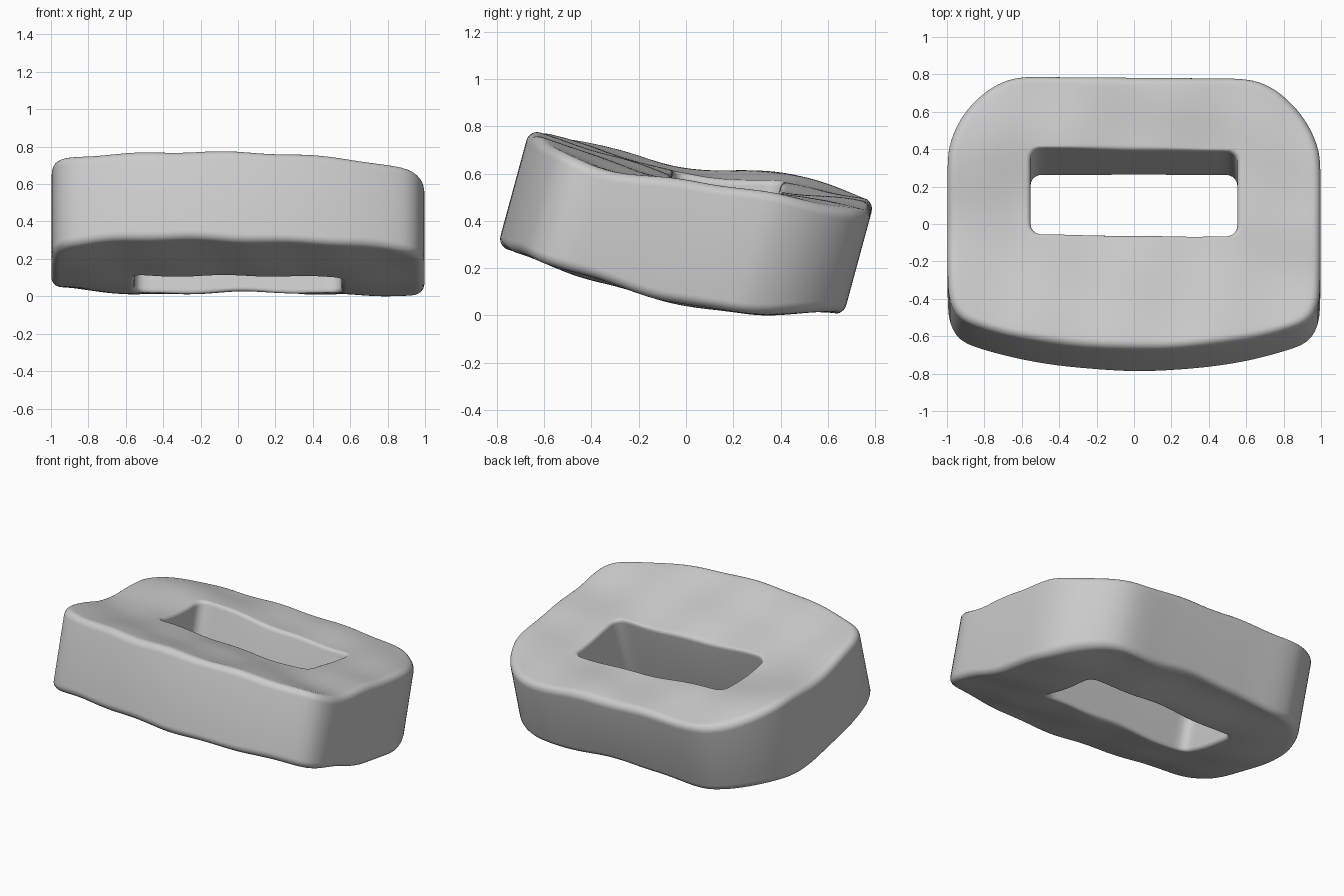
import bpy, bmesh, math
from mathutils import Vector, Matrix
from mathutils.geometry import intersect_line_line_2d

cube = bpy.data.objects.get("Cube")
if cube:
    bpy.data.objects.remove(cube)

SPOKES, RINGS, ARC = 200, 22, 6
TILT = math.radians(-15.2)
OUTER_R, INNER_R = 0.045, 0.025
CENTRE = Vector((0, 0.014))

# Relief of the two broad faces: columns run left to right, rows front to back
TOP = [[.60, .59, .58, .57, .53],
       [.60, .58, .57, .54, .51],
       [.615, .585, .56, .55, .565],
       [.705, .66, .62, .60, .605],
       [.685, .68, .67, .65, .61]]
BOTTOM = [[.105, .10, .085, .075, .07],
          [.075, .065, .06, .05, .055],
          [.07, .06, .065, .05, .04],
          [.12, .09, .10, .085, .08],
          [.21, .18, .21, .18, .185]]


def spline(a, b, c, d, t):
    return b + 0.5 * t * (c - a + t * (2*a - 5*b + 4*c - d + t * (3*(b - c) + d - a)))


def sample(row, f):
    f = max(0, min(len(row) - 1.0001, f))
    i = int(f)
    get = lambda k: row[max(0, min(len(row) - 1, k))]
    return spline(get(i - 1), get(i), get(i + 1), get(i + 2), f - i)


def relief(grid, p, phase):
    column = [sample(row, (p.x + 1) * 2) for row in grid]
    ripple = 0.008 * math.sin(9 * p.x + 5 * p.y + phase) * math.cos(8 * p.y - 4 * p.x)
    return sample(column, (p.y + 0.8) / 0.35) + ripple


def hit(loop, direction):
    # distance from the centre to a closed outline
    far = CENTRE + direction * 4
    for a, b in zip(loop, loop[1:] + loop[:1]):
        q = intersect_line_line_2d(CENTRE, far, a, b)
        if q:
            return (q - CENTRE).length
    return 0.5


# Outer outline, mirrored and smoothed
half = [(0, -.848), (.3, -.834), (.6, -.79), (.82, -.73), (.93, -.675), (.98, -.59),
        (.995, -.47), (.998, -.15), (.996, .15), (.978, .28), (.92, .41), (.83, .52),
        (.72, .6), (.58, .638), (.3, .637), (0, .637)]
points = half + [(-x, y) for x, y in half[-2:0:-1]]
n = len(points)
outline = []
for i in range(n):
    quad = [Vector(points[(i + k) % n]) for k in (-1, 0, 1, 2)]
    outline += [spline(*quad, k / 5) for k in range(5)]

# Rounded rectangular hole
hole = []
HX, HY, HR = 0.553, 0.227, 0.06
for k, (sx, sy) in enumerate([(1, 1), (-1, 1), (-1, -1), (1, -1)]):
    for j in range(9):
        a = (k + j / 8) * math.pi / 2
        hole.append(CENTRE + Vector((sx * (HX - HR) + HR * math.cos(a),
                                     sy * (HY - HR) + HR * math.sin(a))))


def face_profile(width):
    # (distance in from the outer wall, sink below the face) across one face
    arc = [k / ARC * math.pi / 2 for k in range(ARC + 1)]
    flat = width - OUTER_R - INNER_R
    out = [(OUTER_R * (1 - math.cos(a)), OUTER_R * (1 - math.sin(a))) for a in arc]
    out += [(OUTER_R + flat * k / RINGS, 0) for k in range(1, RINGS)]
    out += [(width - INNER_R * (1 - math.sin(a)), INNER_R * (1 - math.cos(a)))
            for a in arc]
    return out


# Sweep the cross-section around the hole
bm = bmesh.new()
sections = []
for s in range(SPOKES):
    angle = 2 * math.pi * (s + 0.5) / SPOKES
    ray = Vector((math.cos(angle), math.sin(angle)))
    outer, inner = hit(outline, ray), hit(hole, ray)
    spots = [(CENTRE + ray * (outer - d), sink) for d, sink in face_profile(outer - inner)]
    section = [bm.verts.new((p.x, p.y, relief(TOP, p, 0) - sink)) for p, sink in spots]
    section += [bm.verts.new((p.x, p.y, relief(BOTTOM, p, 2) + sink))
                for p, sink in reversed(spots)]
    sections.append(section)
for a, b in zip(sections, sections[1:] + sections[:1]):
    m = len(a)
    for i in range(m):
        bm.faces.new((a[i], b[i], b[(i + 1) % m], a[(i + 1) % m]))
bmesh.ops.recalc_face_normals(bm, faces=bm.faces)

# Tilt the slab and stand it on the ground
bm.transform(Matrix.Rotation(TILT, 4, 'X'))
low = min(v.co.z for v in bm.verts)
depths = [v.co.y for v in bm.verts]
bm.transform(Matrix.Translation((0, -(min(depths) + max(depths)) / 2, -low)))

mesh = bpy.data.meshes.new("stone_ring")
bm.to_mesh(mesh)
bm.free()
stone = bpy.data.objects.new("stone_ring", mesh)
bpy.context.collection.objects.link(stone)

# Plain grey stone
grey = bpy.data.materials.new("grey stone")
grey.use_nodes = True
colour = (0.6, 0.6, 0.6, 1)
grey.diffuse_color = colour
grey.node_tree.nodes["Principled BSDF"].inputs["Base Color"].default_value = colour
mesh.materials.append(grey)

bpy.context.view_layer.objects.active = stone
stone.select_set(True)
bpy.ops.object.shade_smooth_by_angle(angle=math.radians(40))
